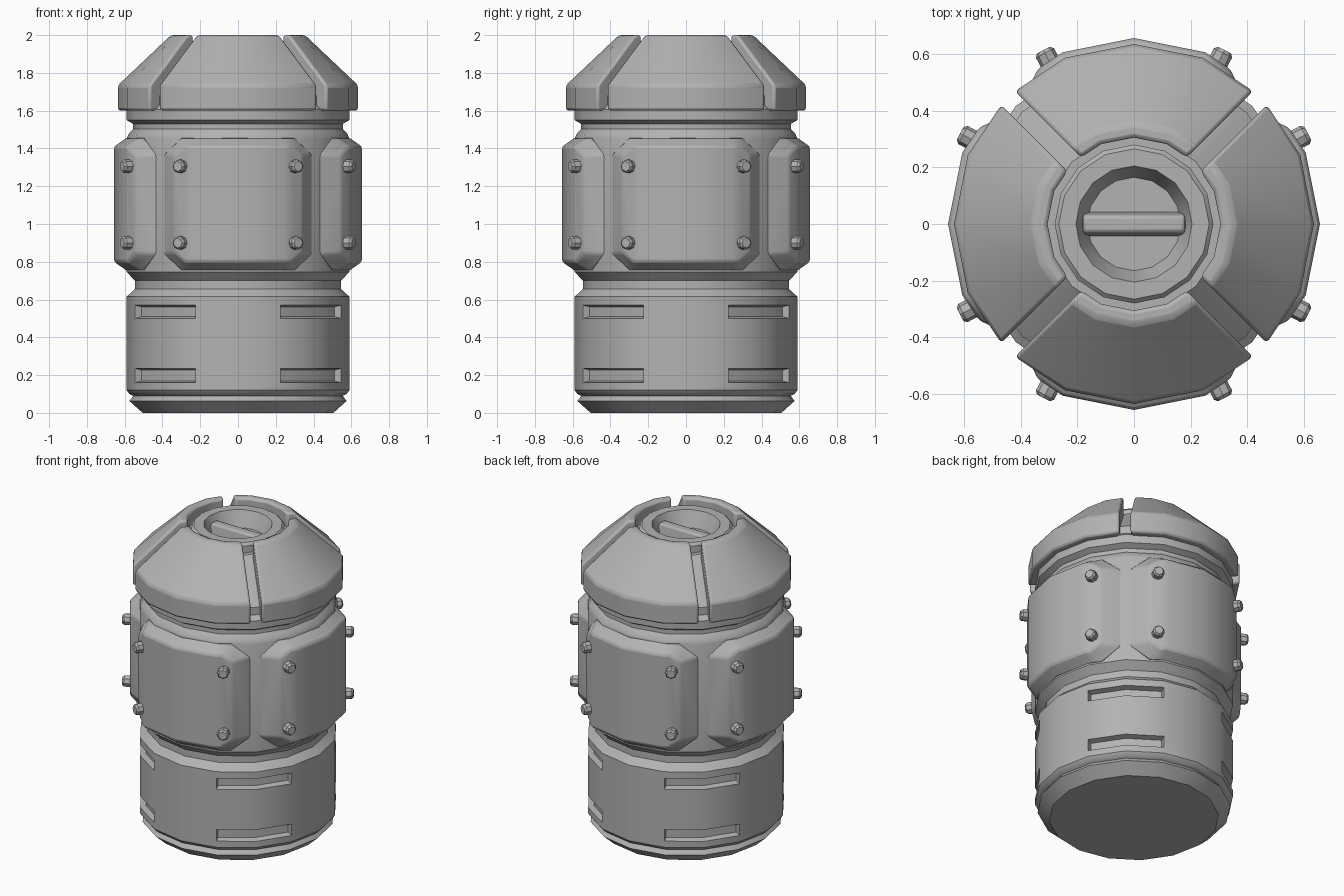
import bpy, bmesh
from math import sin, cos, pi, radians, atan2
from mathutils import Matrix, Vector

cube = bpy.data.objects.get("Cube")
if cube:
    bpy.data.objects.remove(cube, do_unlink=True)

SIDES = 16
STEP = 2 * pi / SIDES

grey = bpy.data.materials.new("plain_grey")
grey.use_nodes = True
colour = (0.45, 0.45, 0.45, 1)
grey.diffuse_color = colour
grey.node_tree.nodes["Principled BSDF"].inputs["Base Color"].default_value = colour


def finish(name, bm, bevel=0.0):
    """Turn a bmesh into a smooth-by-angle object with an optional bevel."""
    mesh = bpy.data.meshes.new(name)
    bm.to_mesh(mesh)
    bm.free()
    mesh.materials.append(grey)
    obj = bpy.data.objects.new(name, mesh)
    bpy.context.collection.objects.link(obj)
    bpy.ops.object.select_all(action='DESELECT')
    obj.select_set(True)
    bpy.context.view_layer.objects.active = obj
    bpy.ops.object.shade_smooth_by_angle(angle=radians(32))
    if bevel:
        mod = obj.modifiers.new("soft_edges", 'BEVEL')
        mod.width = bevel
        mod.segments = 2
        mod.limit_method = 'ANGLE'
        mod.angle_limit = radians(30)
    return obj


def loft(loops):
    """Bridge closed loops of points and cap both ends."""
    bm = bmesh.new()
    rows = [[bm.verts.new(p) for p in loop] for loop in loops]
    n = len(rows[0])
    for a, b in zip(rows, rows[1:]):
        for i in range(n):
            j = (i + 1) % n
            bm.faces.new((a[i], a[j], b[j], b[i]))
    bm.faces.new(rows[0])
    bm.faces.new(rows[-1])
    bmesh.ops.recalc_face_normals(bm, faces=bm.faces)
    return bm


def turned(profile):
    """Many-sided lathe of (radius, height) pairs."""
    return loft([[(r * cos(i * STEP), r * sin(i * STEP), z) for i in range(SIDES)]
                 for r, z in profile])


def on_wall(x, radius):
    """Depth of the many-sided wall at sideways position x."""
    k = int(abs(x) / radius > sin(STEP))
    x0, x1 = radius * sin(k * STEP), radius * sin((k + 1) * STEP)
    y0, y1 = radius * cos(k * STEP), radius * cos((k + 1) * STEP)
    return y0 + (y1 - y0) * (abs(x) - x0) / (x1 - x0)


# Main body with grooves and recessed slots
slots = [(0.16, 0.235), (0.50, 0.57)]
body = turned([(0.505, 0), (0.575, 0.063), (0.555, 0.09), (0.575, 0.1), (0.59, 0.12)]
              + [(0.59, z) for pair in slots for z in pair]
              + [(0.59, 0.615), (0.545, 0.656), (0.545, 0.70), (0.59, 0.746),
                 (0.59, 1.45), (0.58, 1.476), (0.555, 1.503), (0.555, 1.53),
                 (0.59, 1.55), (0.59, 1.605), (0.56, 1.63), (0.56, 1.68),
                 (0.31, 1.91), (0.25, 1.91), (0.24, 1.8)])
for low, high in slots:
    for quarter in range(4):
        middle = Vector((1, 0)).to_3d()
        middle.rotate(Matrix.Rotation(pi / 4 + quarter * pi / 2, 3, 'Z'))
        faces = []
        for f in body.faces:
            c = f.calc_center_median()
            flat = Vector((c.x, c.y, 0))
            if low < c.z < high and flat.length > 0.57 and flat.angle(middle) < STEP:
                faces.append(f)
        bmesh.ops.inset_region(body, faces=faces, thickness=0.009, depth=-0.035,
                               use_even_offset=True)
finish("body", body)

# Recessed lock in the top: ring, floor and grip bar
finish("lock_ring", turned([(0.28, 1.85), (0.28, 1.955), (0.265, 1.97), (0.205, 1.97),
                            (0.165, 1.87)]))
bar = loft([[(x, -0.045, 1.85), (x, 0.045, 1.85),
             (x * 0.97, 0.03, 1.94), (x * 0.97, -0.03, 1.94)] for x in (-0.185, 0.185)])
finish("grip_bar", bar, 0.012)

# Parts repeated on the four sides
HALF_GAP = 0.034
cap_profile = [(0.56, 1.60), (0.635, 1.60), (0.635, 1.735), (0.355, 2.0),
               (0.305, 2.0), (0.305, 1.88), (0.54, 1.66)]
plate_outer = [(0.34, 0.255), (0.28, 0.305), (0.251, 0.305), (0, 0.305)]
plate_base = [(0.395, 0.265), (0.30, 0.355), (0.24, 0.355), (0, 0.355)]
PLATE_Z = 1.105


def mirrored(half):
    return [(-x, h) for x, h in half] + [(x, h) for x, h in half[-2::-1]]


def cap_column(k):
    """Cap cross-section at corner k; the end ones stop short of the gap."""
    column = []
    for r, z in cap_profile:
        p = Vector((r * sin(k * STEP), -r * cos(k * STEP), z))
        if abs(k) == 2:
            inner = k / 2
            q = Vector((r * sin(inner * STEP), -r * cos(inner * STEP), z))
            p = p.lerp(q, HALF_GAP * 2 ** 0.5 / (r * (cos(STEP) - sin(STEP))))
        column.append(p)
    return column


for quarter, side in enumerate(("front", "left", "back", "right")):
    turn = Matrix.Rotation(quarter * pi / 2, 4, 'Z')

    # Sloping cap segment
    cap = loft([cap_column(k) for k in range(-2, 3)])
    cap.transform(turn)
    finish(side + "_cap_segment", cap, 0.014)

    # Armour plate with clipped corners and sloped rim
    columns = []
    for (xo, ho), (xb, hb) in zip(mirrored(plate_outer), mirrored(plate_base)):
        yo, yb = -on_wall(xo, 0.656), -on_wall(xb, 0.585)
        columns.append([(xo, yo, PLATE_Z + ho), (xo, yo, PLATE_Z - ho),
                        (xb, yb, PLATE_Z - hb), (xb, yb, PLATE_Z + hb)])
    plate = loft(columns)
    plate.transform(turn)
    finish(side + "_plate", plate, 0.012)

    # Bolts near the plate corners
    bolts = bmesh.new()
    for sign in (-1, 1):
        for z in (0.9, 1.305):
            place = (turn @ Matrix.Rotation(sign * radians(27.5), 4, 'Z')
                     @ Matrix.Translation((0, -0.65, z)) @ Matrix.Rotation(pi / 2, 4, 'X'))
            for r1, r2, depth, shift in ((0.036, 0.036, 0.06, 0), (0.036, 0.026, 0.012, 0.036)):
                bmesh.ops.create_cone(bolts, cap_ends=True, segments=8, radius1=r1,
                                      radius2=r2, depth=depth,
                                      matrix=place @ Matrix.Translation((0, 0, shift)))
    finish(side + "_bolts", bolts)
